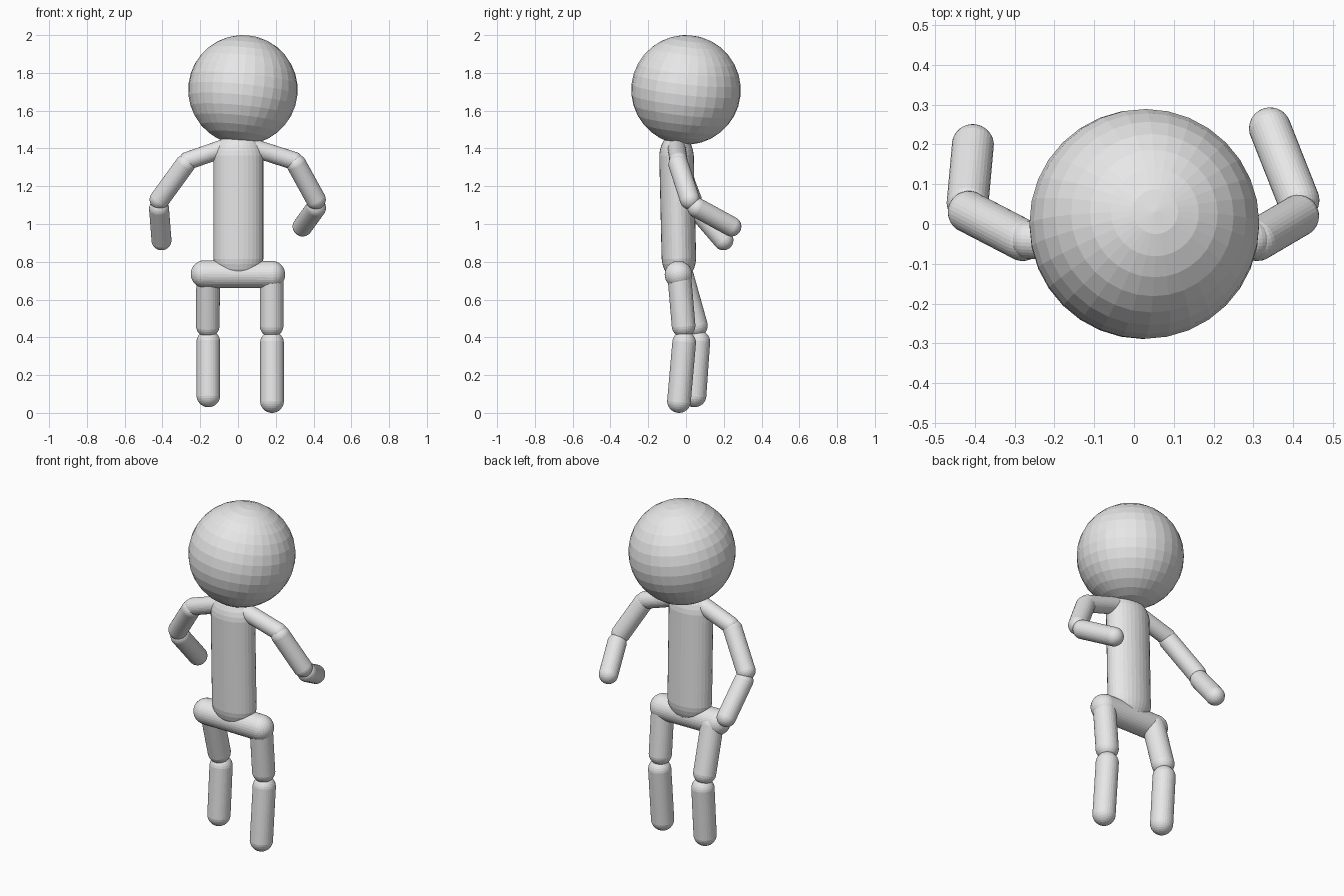
import bpy
import bmesh
from mathutils import Vector, Matrix

cube = bpy.data.objects.get("Cube")
if cube:
    bpy.data.objects.remove(cube, do_unlink=True)

# Single plain grey for the whole figure
grey = bpy.data.materials.new("plain grey")
grey.use_nodes = True
grey.diffuse_color = (0.8, 0.8, 0.8, 1)
grey.node_tree.nodes["Principled BSDF"].inputs["Base Color"].default_value = (0.8, 0.8, 0.8, 1)


def finish(name, bm):
    mesh = bpy.data.meshes.new(name)
    bm.to_mesh(mesh)
    bm.free()
    mesh.materials.append(grey)
    obj = bpy.data.objects.new(name, mesh)
    bpy.context.collection.objects.link(obj)
    return obj


def capsule(name, start, end, radius, depth=1.0):
    """Round-ended rod between two cap centres; depth flattens it along y."""
    start, end = Vector(start), Vector(end)
    axis = end - start
    bm = bmesh.new()
    # An odd ring count leaves a middle band that stretches into the rod
    bmesh.ops.create_uvsphere(bm, u_segments=32, v_segments=15, radius=radius)
    for v in bm.verts:
        v.co.y *= depth
        v.co.z += axis.length / 2 * (1 if v.co.z > 0 else -1)
    turn = Vector((0, 0, 1)).rotation_difference(axis).to_matrix().to_4x4()
    bm.transform(Matrix.Translation((start + end) / 2) @ turn)
    return finish(name, bm)


# Head: slightly tilted faceted ball
bm = bmesh.new()
bmesh.ops.create_uvsphere(bm, u_segments=32, v_segments=16, radius=0.29)
tilt = Vector((0, 0, 1)).rotation_difference(Vector((0.1, 0.11, 1))).to_matrix().to_4x4()
bm.transform(Matrix.Translation((0.026, 0, 1.71)) @ tilt)
finish("head", bm)

# Trunk
capsule("torso", (0.002, -0.038, 0.83), (0.002, -0.05, 1.35), 0.133, 0.69)
capsule("pelvis", (-0.177, -0.04, 0.735), (0.177, -0.04, 0.732), 0.073)

# Limbs: the pose differs on each side
ARM, LEG = 0.053, 0.063
limbs = {
    "right_shoulder": ((-0.05, -0.05, 1.41), (-0.265, -0.04, 1.335), 0.048),
    "right_upper_arm": ((-0.28, -0.04, 1.315), (-0.415, 0.03, 1.13), ARM),
    "right_forearm": ((-0.418, 0.055, 1.08), (-0.405, 0.198, 0.914), ARM),
    "left_shoulder": ((0.06, -0.05, 1.41), (0.295, -0.04, 1.335), 0.048),
    "left_upper_arm": ((0.31, -0.04, 1.315), (0.412, 0.02, 1.13), ARM),
    "left_forearm": ((0.413, 0.06, 1.085), (0.342, 0.24, 0.987), ARM),
    "right_thigh": ((-0.158, -0.02, 0.72), (-0.16, 0.052, 0.463), LEG),
    "right_shin": ((-0.157, 0.065, 0.375), (-0.157, 0.045, 0.093), LEG),
    "left_thigh": ((0.178, -0.035, 0.72), (0.178, -0.013, 0.463), LEG),
    "left_shin": ((0.18, -0.01, 0.37), (0.18, -0.037, 0.063), LEG),
}
for part, (start, end, radius) in limbs.items():
    capsule(part, start, end, radius)
